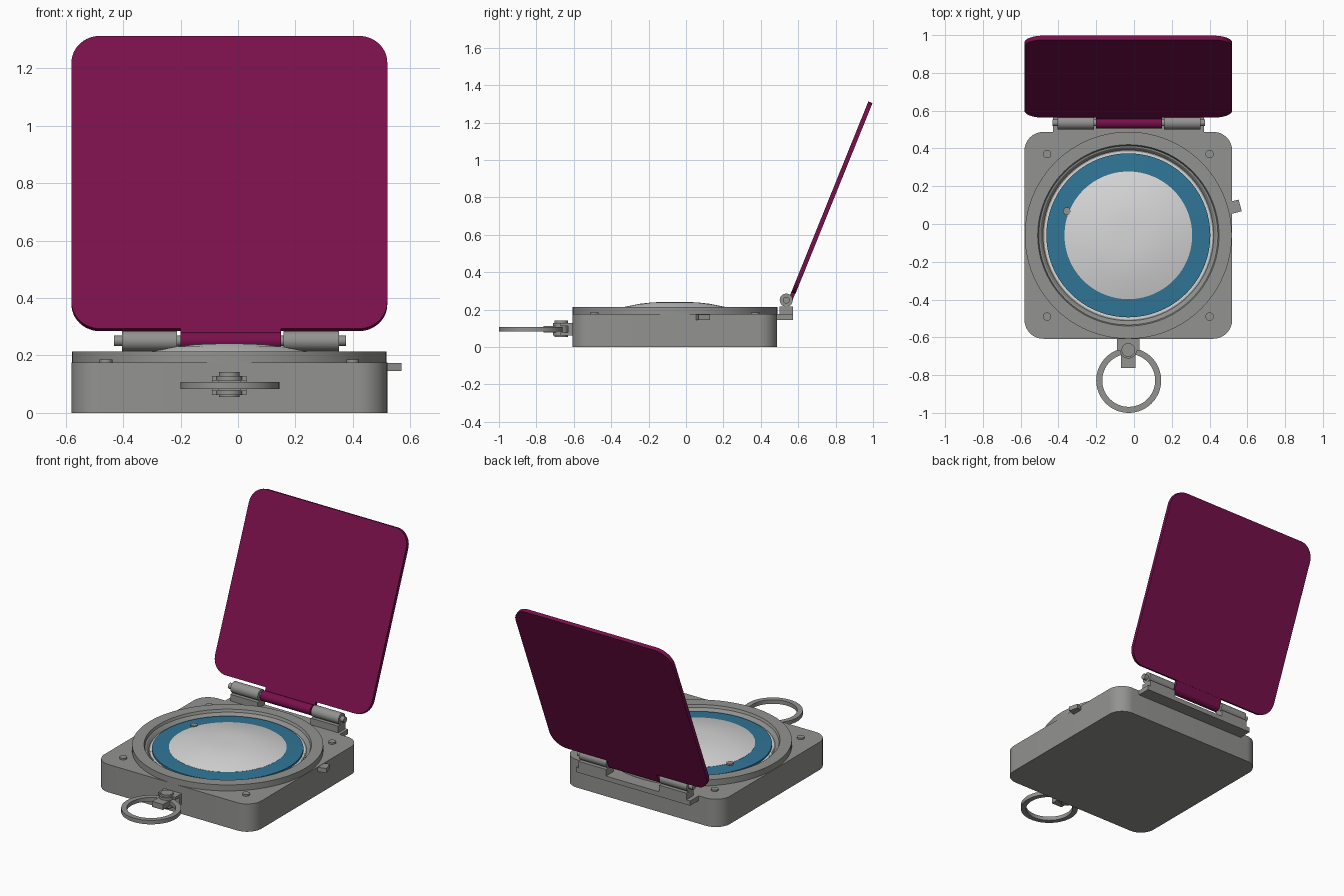
import bpy, bmesh, math
from mathutils import Matrix, Vector

if "Cube" in bpy.data.objects:
    bpy.data.objects.remove(bpy.data.objects["Cube"])

CX, CY = -0.03, -0.06          # centre of case
HY, HZ = 0.536, 0.251          # hinge axis
TILT = math.radians(68)        # lid opening angle


def material(name, rgb):
    m = bpy.data.materials.new(name)
    m.diffuse_color = (*rgb, 1)
    m.use_nodes = True
    m.node_tree.nodes["Principled BSDF"].inputs["Base Color"].default_value = m.diffuse_color
    return m


GREY = material("grey metal", (0.29, 0.295, 0.28))
BLUE = material("blue dial", (0.03, 0.18, 0.31))
PURPLE = material("plum red", (0.19, 0.005, 0.07))
PALE = material("pale glass", (0.68, 0.68, 0.68))


def finish(name, bm, mat, matrix=Matrix(), smooth=True):
    bmesh.ops.remove_doubles(bm, verts=bm.verts, dist=1e-5)
    bmesh.ops.recalc_face_normals(bm, faces=bm.faces)
    me = bpy.data.meshes.new(name)
    bm.to_mesh(me)
    bm.free()
    me.transform(matrix)
    me.materials.append(mat)
    ob = bpy.data.objects.new(name, me)
    bpy.context.collection.objects.link(ob)
    if smooth:
        bpy.ops.object.select_all(action='DESELECT')
        ob.select_set(True)
        bpy.context.view_layer.objects.active = ob
        bpy.ops.object.shade_smooth_by_angle(angle=math.radians(30))
    return ob


def box(name, lo, hi, mat, matrix=Matrix()):
    bm = bmesh.new()
    bmesh.ops.create_cube(bm, size=1)
    for v in bm.verts:
        v.co = Vector([l + (h - l) * (c + 0.5) for l, h, c in zip(lo, hi, v.co)])
    return finish(name, bm, mat, matrix, False)


def rounded_slab(name, w, h, r, z0, z1, mat, matrix):
    bm = bmesh.new()
    vs = []
    for k, (sx, sy) in enumerate(((1, 1), (-1, 1), (-1, -1), (1, -1))):
        for i in range(13):
            a = math.pi / 2 * (k + i / 12)
            vs.append(bm.verts.new((sx * (w / 2 - r) + r * math.cos(a),
                                    sy * (h / 2 - r) + r * math.sin(a), z0)))
    f = bm.faces.new(vs)
    top = bmesh.ops.extrude_face_region(bm, geom=[f])["geom"]
    for v in top:
        if isinstance(v, bmesh.types.BMVert):
            v.co.z = z1
    return finish(name, bm, mat, matrix)


def lathe(name, profile, mat, centre, n=96, matrix=Matrix()):
    # closed (radius, height) profile turned around z
    bm = bmesh.new()
    pts = [bm.verts.new((r, 0, z)) for r, z in profile]
    edges = [bm.edges.new((pts[i], pts[(i + 1) % len(pts)])) for i in range(len(pts))
             if not (profile[i][0] == 0 and profile[(i + 1) % len(pts)][0] == 0)]
    bmesh.ops.spin(bm, geom=pts + edges, cent=(0, 0, 0), axis=(0, 0, 1),
                   angle=2 * math.pi, steps=n, use_duplicate=False)
    return finish(name, bm, mat, Matrix.Translation(centre) @ matrix)


def rod(name, r, z0, z1, mat, centre, n=32, matrix=Matrix()):
    return lathe(name, [(0, z0), (r, z0), (r, z1), (0, z1)], mat, centre, n, matrix)


# Case and raised bezel
at_case = Matrix.Translation((CX, CY, 0))
rounded_slab("case", 1.10, 1.095, 0.10, 0, 0.176, GREY, at_case)
lathe("bezel", [(0.548, 0.17), (0.548, 0.214), (0.48, 0.214), (0.474, 0.198), (0.466, 0.196),
                (0.452, 0.18), (0.44, 0.179), (0.44, 0.17)], GREY, (CX, CY, 0))

# Dial and domed glass
rod("dial_plate", 0.445, 0.17, 0.181, PALE, (CX, CY, 0), 96)
lathe("dial_ring", [(0.32, 0.175), (0.434, 0.175), (0.434, 0.192), (0.32, 0.198)], BLUE, (CX, CY, 0))
lathe("glass_dome", [(0, 0.18), (0.338, 0.18), (0.338, 0.198), (0.30, 0.208), (0.25, 0.219),
                     (0.19, 0.231), (0.12, 0.239), (0.06, 0.241), (0, 0.241)], PALE, (CX, CY, 0))
rod("dial_marker", 0.022, 0.19, 0.206, GREY, (-0.355, 0.068, 0), 6)

# Corner screws
for sx in (-1, 1):
    for sy in (-1, 1):
        rod("corner_screw", 0.022, 0.17, 0.186, GREY, (CX + sx * 0.43, CY + sy * 0.43, 0), 24)

# Side lever
box("side_lever", (0.40, -0.032, 0.146), (0.613, 0.032, 0.174), GREY,
    at_case @ Matrix.Rotation(math.radians(15), 4, 'Z'))

# Hinge bracket, knuckles and pin
along_x = Matrix.Rotation(math.pi / 2, 4, 'Y')
box("hinge_plate", (-0.43, 0.46, 0.146), (0.37, 0.573, 0.176), GREY)
for x0, x1 in ((-0.404, -0.213), (0.159, 0.351)):
    box("hinge_post", (x0, 0.50, 0.17), (x1, 0.573, 0.218), GREY)
    rod("hinge_knuckle", 0.035, x0, x1, GREY, (0, HY, HZ), 32, along_x)
rod("hinge_pin", 0.018, -0.432, 0.376, GREY, (0, HY, HZ), 24, along_x)
rod("lid_knuckle", 0.031, -0.20, 0.149, PURPLE, (0, HY, HZ), 32, along_x)

# Open lid with its hinge tab
lid = Matrix.Translation((CX, 0.574, 0.289)) @ Matrix.Rotation(TILT, 4, 'X')
rounded_slab("lid", 1.10, 1.10, 0.10, -0.012, 0.012, PURPLE,
             lid @ Matrix.Translation((0, 0.55, 0)))
box("lid_tab", (-0.17, -0.05, -0.010), (0.179, 0.03, 0.012), PURPLE, lid)

# Carrying ring and its swivel clasp
lathe("carry_ring", [(0.14, 0.083), (0.172, 0.083), (0.172, 0.108), (0.14, 0.108)],
      GREY, (-0.028, -0.828, 0), 64)
for z0, z1 in ((0.062, 0.078), (0.113, 0.129)):
    box("clasp_bracket", (CX - 0.06, -0.67, z0), (CX + 0.06, -0.60, z1), GREY)
    rod("clasp_bracket_end", 0.045, z0, z1, GREY, (CX, -0.667, 0))
box("clasp_mount", (CX - 0.06, -0.63, 0.062), (CX + 0.06, -0.60, 0.129), GREY)
rod("clasp_pin", 0.036, 0.055, 0.143, GREY, (CX, -0.667, 0))
box("clasp_strap", (CX - 0.038, -0.762, 0.078), (CX + 0.038, -0.66, 0.113), GREY)
